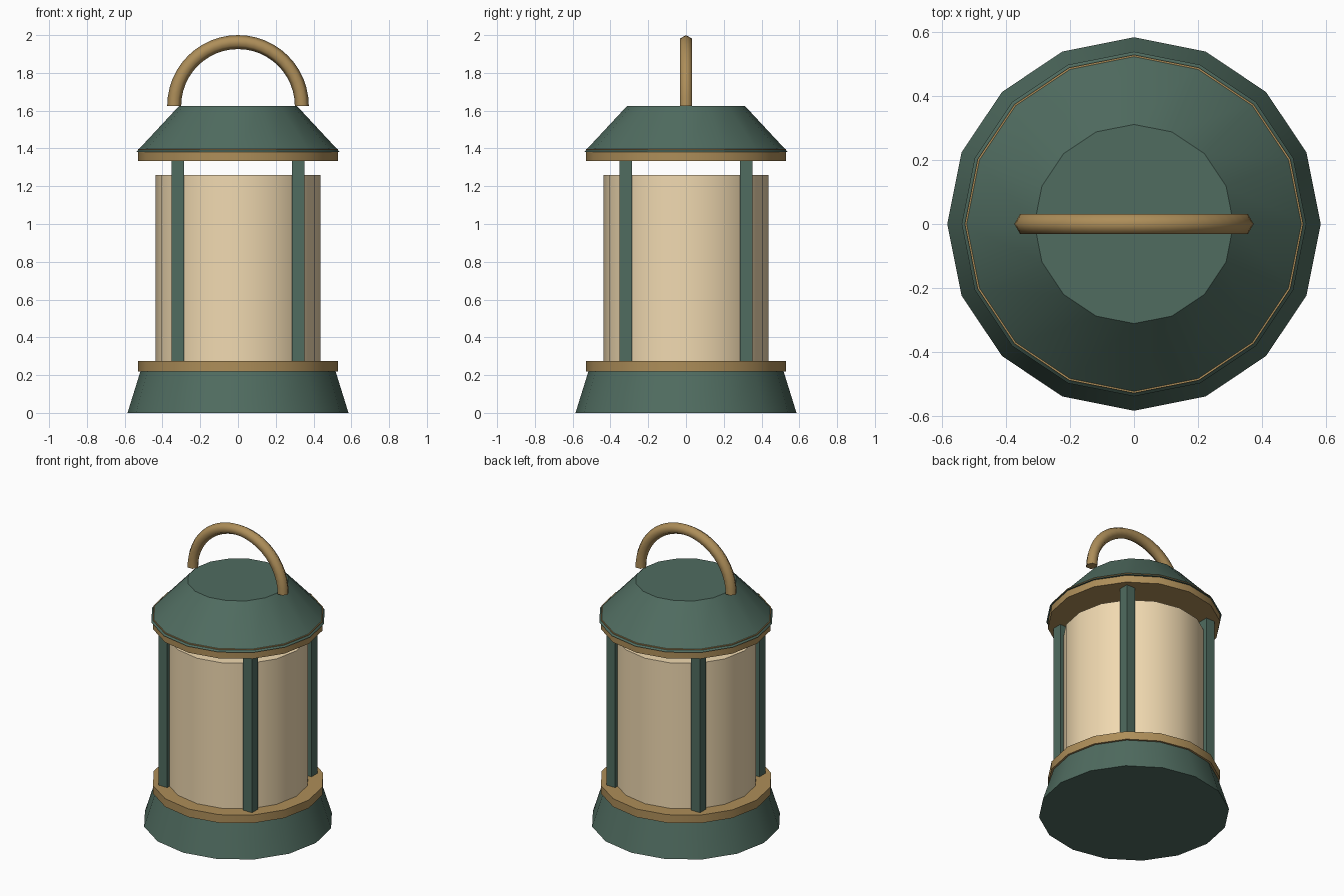
import bpy, bmesh
from math import radians, pi, cos, sin

if "Cube" in bpy.data.objects:
    bpy.data.objects.remove(bpy.data.objects["Cube"])


def material(name, rgb):
    m = bpy.data.materials.new(name)
    m.diffuse_color = (*rgb, 1)
    m.use_nodes = True
    m.node_tree.nodes["Principled BSDF"].inputs["Base Color"].default_value = m.diffuse_color
    return m


GREEN = material("green_paint", (0.08, 0.15, 0.117))
BRASS = material("brass", (0.42, 0.27, 0.1))
CREAM = material("cream_glass", (0.88, 0.70, 0.44))


def finish(bm, name, mat, angle):
    bmesh.ops.recalc_face_normals(bm, faces=bm.faces)
    me = bpy.data.meshes.new(name)
    bm.to_mesh(me)
    bm.free()
    ob = bpy.data.objects.new(name, me)
    bpy.context.collection.objects.link(ob)
    me.materials.append(mat)
    if angle:
        bpy.ops.object.select_all(action='DESELECT')
        ob.select_set(True)
        bpy.context.view_layer.objects.active = ob
        bpy.ops.object.shade_smooth_by_angle(angle=radians(angle))
    return ob


def drum(name, mat, r0, r1, z0, z1, sides=16):
    """Closed frustum with a vertex on each axis."""
    bm = bmesh.new()
    rings = [[bm.verts.new((r * cos(2 * pi * i / sides), r * sin(2 * pi * i / sides), z))
              for i in range(sides)] for r, z in ((r0, z0), (r1, z1))]
    for i in range(sides):
        j = (i + 1) % sides
        bm.faces.new((rings[0][i], rings[0][j], rings[1][j], rings[1][i]))
    for ring in rings:
        bm.faces.new(ring)
    return finish(bm, name, mat, 30)


# Body, from the ground up
drum("base", GREEN, 0.585, 0.515, 0, 0.225)
drum("lower_ring", BRASS, 0.53, 0.53, 0.22, 0.275)
drum("glass", CREAM, 0.437, 0.437, 0.27, 1.26)
drum("upper_ring", BRASS, 0.53, 0.53, 1.333, 1.397)
drum("roof", GREEN, 0.54, 0.312, 1.38, 1.625)

# Four square posts
for name, sx, sy in (("front_left", -1, -1), ("front_right", 1, -1),
                     ("back_left", -1, 1), ("back_right", 1, 1)):
    bm = bmesh.new()
    bmesh.ops.create_cube(bm, size=1)
    for v in bm.verts:
        v.co = (v.co.x * 0.066 + sx * 0.318, v.co.y * 0.066 + sy * 0.318,
                v.co.z * 1.08 + 0.805)
    finish(bm, name + "_post", GREEN, 0)

# Arched handle with a six-sided section
R, r, STEPS, SIDES = 0.338, 0.037, 24, 6
bm = bmesh.new()
rings = []
for i in range(STEPS + 1):
    a = pi * i / STEPS
    ring = []
    for k in range(SIDES):
        b = 2 * pi * k / SIDES
        d = R + r * cos(b)
        ring.append(bm.verts.new((d * cos(a), r * sin(b), 1.625 + d * sin(a))))
    rings.append(ring)
for p, q in zip(rings, rings[1:]):
    for k in range(SIDES):
        n = (k + 1) % SIDES
        bm.faces.new((p[k], p[n], q[n], q[k]))
bm.faces.new(rings[0])
bm.faces.new(rings[-1])
finish(bm, "handle", BRASS, 65)
